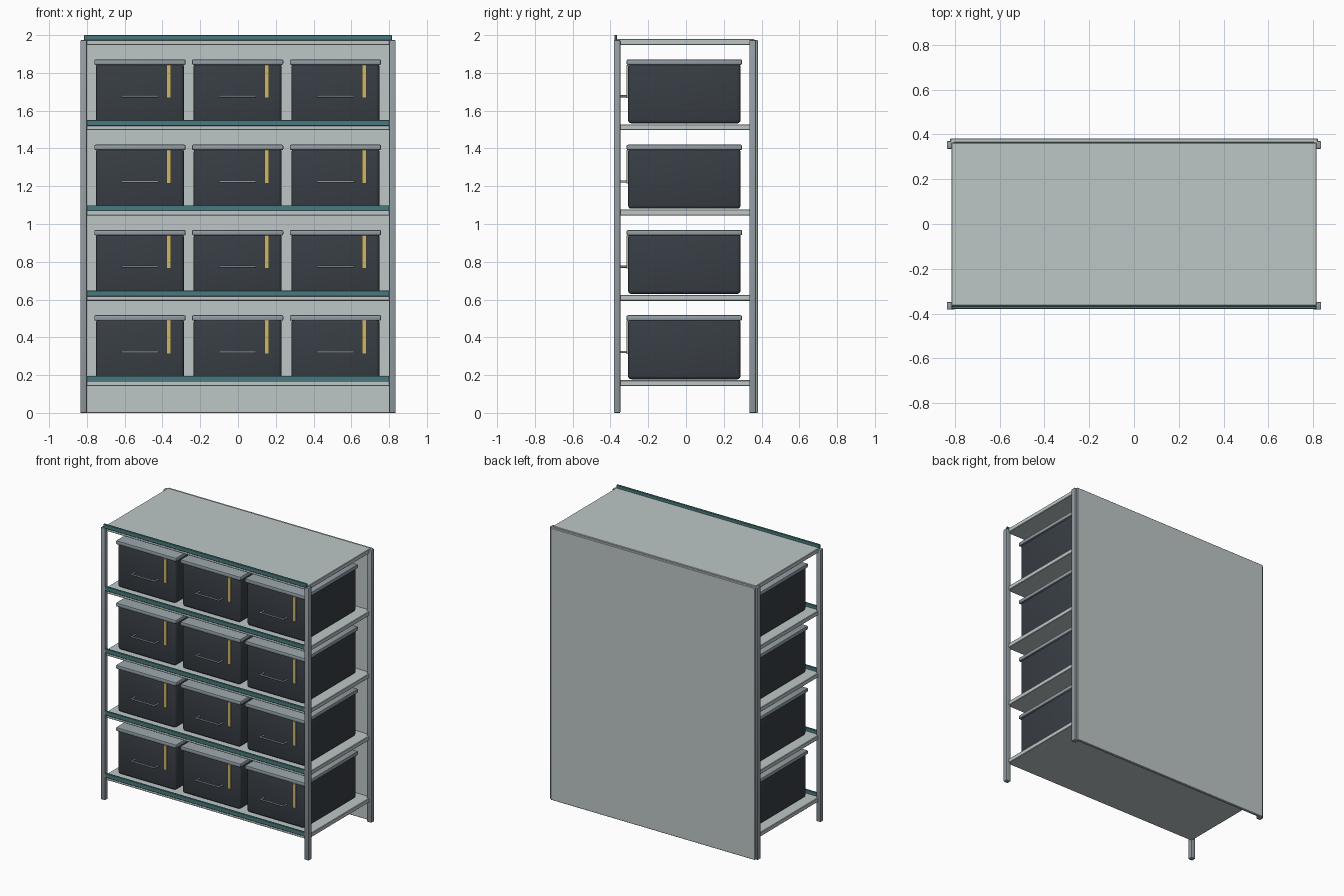
import bpy, bmesh, math

if "Cube" in bpy.data.objects:
    bpy.data.objects.remove(bpy.data.objects["Cube"])


def material(name, rgb):
    m = bpy.data.materials.new(name)
    lin = [(c / 255 / 12.92) if c < 10 else ((c / 255 + 0.055) / 1.055) ** 2.4 for c in rgb]
    m.diffuse_color = (*lin, 1)
    m.use_nodes = True
    m.node_tree.nodes["Principled BSDF"].inputs["Base Color"].default_value = m.diffuse_color
    return m


PANEL = material("pale_grey", (190, 198, 198))
STEEL = material("steel_grey", (147, 158, 164))
TEAL = material("teal", (72, 122, 126))
CHARCOAL = material("charcoal", (56, 62, 69))
YELLOW = material("mustard", (204, 182, 108))


def finish(name, bm, mat):
    mesh = bpy.data.meshes.new(name)
    bm.to_mesh(mesh)
    bm.free()
    mesh.materials.append(mat)
    ob = bpy.data.objects.new(name, mesh)
    bpy.context.collection.objects.link(ob)
    return ob


def box(name, x, y, z, mat, bevel=0.0, segments=2):
    """Box from (min, max) ranges, with optionally rounded edges."""
    bm = bmesh.new()
    bmesh.ops.create_cube(bm, size=1)
    for v in bm.verts:
        v.co = [r[0] + (c + 0.5) * (r[1] - r[0]) for c, r in zip(v.co, (x, y, z))]
    if bevel:
        bmesh.ops.bevel(bm, geom=bm.edges[:], offset=bevel, segments=segments,
                        profile=0.5, affect='EDGES')
        for f in bm.faces:
            f.smooth = True
    ob = finish(name, bm, mat)
    if bevel:
        bpy.context.view_layer.objects.active = ob
        ob.select_set(True)
        bpy.ops.object.shade_smooth_by_angle(angle=math.radians(35))
        ob.select_set(False)
    return ob


def handle(name, cx, y_bar, y_wall, z):
    """Round U-shaped pull: a bar with two returns to the bin wall."""
    cu = bpy.data.curves.new(name, 'CURVE')
    cu.dimensions = '3D'
    cu.bevel_depth = 0.006
    cu.bevel_resolution = 2
    cu.use_fill_caps = True
    w = 0.092
    for pts in (((-w - 0.006, y_bar), (w + 0.006, y_bar)),
                ((-w, y_bar), (-w, y_wall)), ((w, y_bar), (w, y_wall))):
        s = cu.splines.new('POLY')
        s.points.add(1)
        for p, (x, y) in zip(s.points, pts):
            p.co = (cx + x, y, z, 1)
    cu.materials.append(STEEL)
    ob = bpy.data.objects.new(name, cu)
    bpy.context.collection.objects.link(ob)


# corner posts
for side, x in (("left", (-0.835, -0.80)), ("right", (0.80, 0.835))):
    box("front_post_" + side, x, (-0.382, -0.348), (0, 1.973), STEEL, 0.004)
    box("back_post_" + side, x, (0.335, 0.37), (0, 1.973), STEEL, 0.004)

# back panel
box("back_panel", (-0.82, 0.82), (0.362, 0.382), (0, 1.973), PANEL, 0.003, 1)

# shelves with front lips, and the bins standing on them
STEP = 0.4515
for i in range(5):
    dz = i * STEP
    box(f"shelf_{i + 1}", (-0.815, 0.815), (-0.365, 0.362), (0.142 + dz, 0.173 + dz),
        PANEL, 0.003, 1)
    box(f"shelf_lip_{i + 1}", (-0.815, 0.815), (-0.379, -0.365),
        (0.165 + dz, 0.196 + dz if i < 4 else 2.0), TEAL, 0.002, 1)
    if i == 4:
        break
    for j, cx in enumerate((-0.519, -0.002, 0.516)):
        tag = f"_{i + 1}_{j + 1}"
        box("bin_body" + tag, (cx - 0.233, cx + 0.233), (-0.307, 0.289),
            (0.178 + dz, 0.496 + dz), CHARCOAL, 0.018, 3)
        box("bin_lid" + tag, (cx - 0.242, cx + 0.242), (-0.315, 0.297),
            (0.488 + dz, 0.517 + dz), STEEL, 0.008, 2)
        box("label_strip" + tag, (cx + 0.141, cx + 0.165), (-0.316, -0.307),
            (0.312 + dz, 0.488 + dz), YELLOW)
        handle("bin_handle" + tag, cx, -0.347, -0.304, 0.322 + dz)
